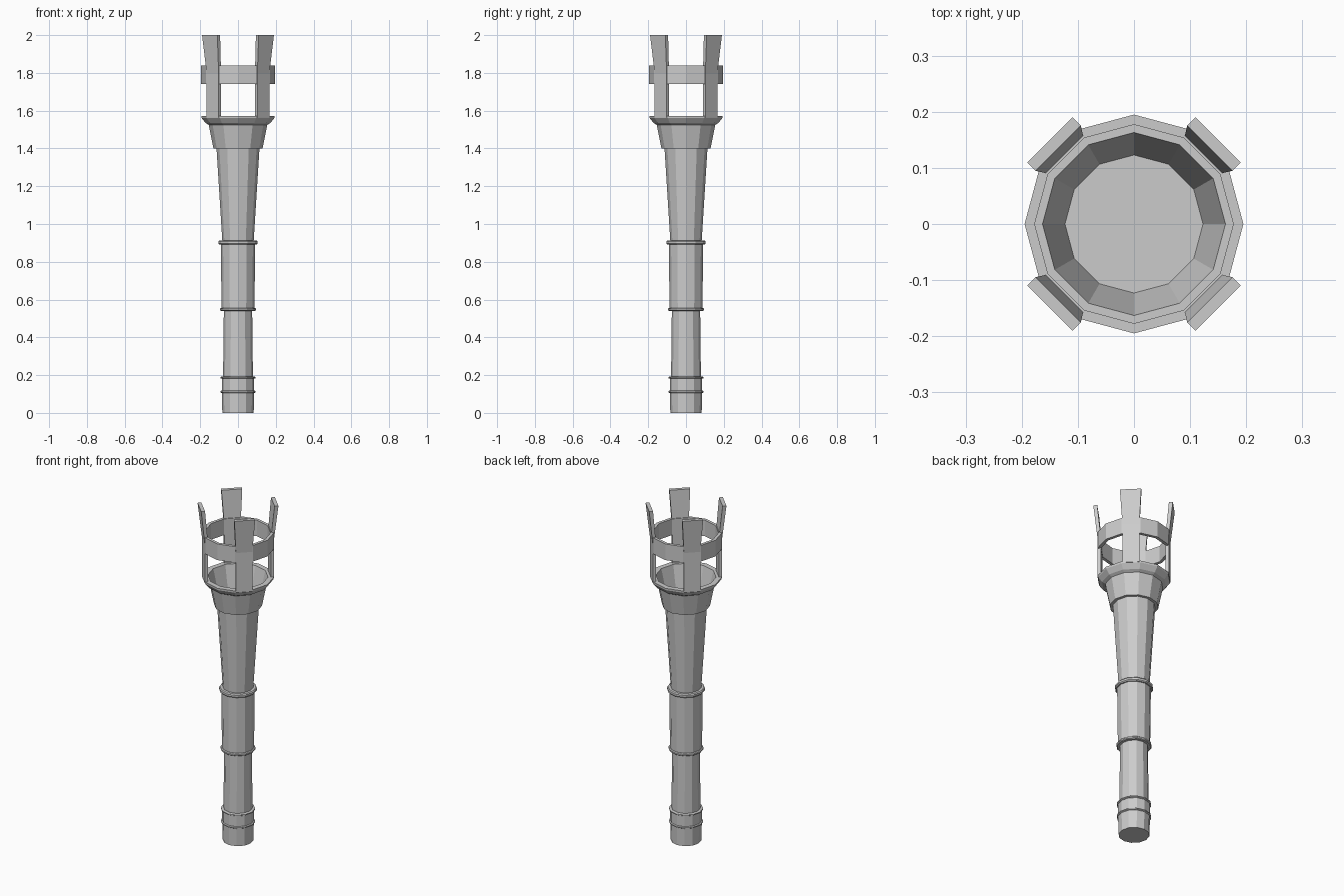
import bpy, bmesh
from math import cos, sin, pi, radians

if "Cube" in bpy.data.objects:
    bpy.data.objects.remove(bpy.data.objects["Cube"])

SIDES = 12


def make_object(name, bm):
    bmesh.ops.recalc_face_normals(bm, faces=bm.faces)
    mesh = bpy.data.meshes.new(name)
    bm.to_mesh(mesh)
    bm.free()
    ob = bpy.data.objects.new(name, mesh)
    bpy.context.collection.objects.link(ob)
    return ob


def lathe(name, profile, loop=False):
    """Turn (radius, z) points into a 12-sided solid; loop joins last to first."""
    bm = bmesh.new()
    rings = [[bm.verts.new((r * cos(2 * pi * i / SIDES), r * sin(2 * pi * i / SIDES), z))
              for i in range(SIDES)] for r, z in profile]
    pairs = list(zip(rings, rings[1:]))
    if loop:
        pairs.append((rings[-1], rings[0]))
    else:
        bm.faces.new(rings[0])
        bm.faces.new(rings[-1])
    for a, b in pairs:
        for i in range(SIDES):
            j = (i + 1) % SIDES
            bm.faces.new((a[i], a[j], b[j], b[i]))
    return make_object(name, bm)


# Stepped handle, from the butt up to the cup
lathe("handle", [(0.083, 0), (0.086, 0.11), (0.086, 0.185), (0.079, 0.19),
                 (0.075, 0.545), (0.087, 0.55), (0.091, 0.90), (0.083, 0.91),
                 (0.114, 1.405)])

# Thin raised bands around the handle
for n, (r, z, h) in enumerate([(0.093, 0.112, 0.012), (0.093, 0.187, 0.012),
                               (0.095, 0.548, 0.016), (0.103, 0.902, 0.022)]):
    lathe(f"handle_band_{n + 1}", [(r - 0.03, z - h / 2), (r - 0.005, z - h / 2),
                                   (r, z - h / 4), (r, z + h / 4),
                                   (r - 0.005, z + h / 2), (r - 0.03, z + h / 2)], loop=True)

# Hollow cup with flared rim
lathe("cup", [(0.130, 1.40), (0.155, 1.525), (0.172, 1.535), (0.193, 1.562),
              (0.194, 1.573), (0.163, 1.573), (0.123, 1.41)])

# Hoop holding the prongs
lathe("hoop", [(0.195, 1.742), (0.195, 1.838), (0.177, 1.838), (0.177, 1.742)], loop=True)

# Four prongs, upright then leaning outwards: (inner radius, outer radius, half width, z)
sections = [(0.172, 0.190, 0.045, 1.565), (0.172, 0.190, 0.045, 1.80),
            (0.191, 0.212, 0.057, 2.0)]
for n in range(4):
    bm = bmesh.new()
    loops = [[bm.verts.new(p) for p in ((a, -w, z), (b, -w, z), (b, w, z), (a, w, z))]
             for a, b, w, z in sections]
    for lo, hi in zip(loops, loops[1:]):
        for i in range(4):
            j = (i + 1) % 4
            bm.faces.new((lo[i], lo[j], hi[j], hi[i]))
    bm.faces.new(loops[0])
    bm.faces.new(loops[-1])
    prong = make_object(f"prong_{n + 1}", bm)
    prong.rotation_euler.z = radians(45 + 90 * n)
